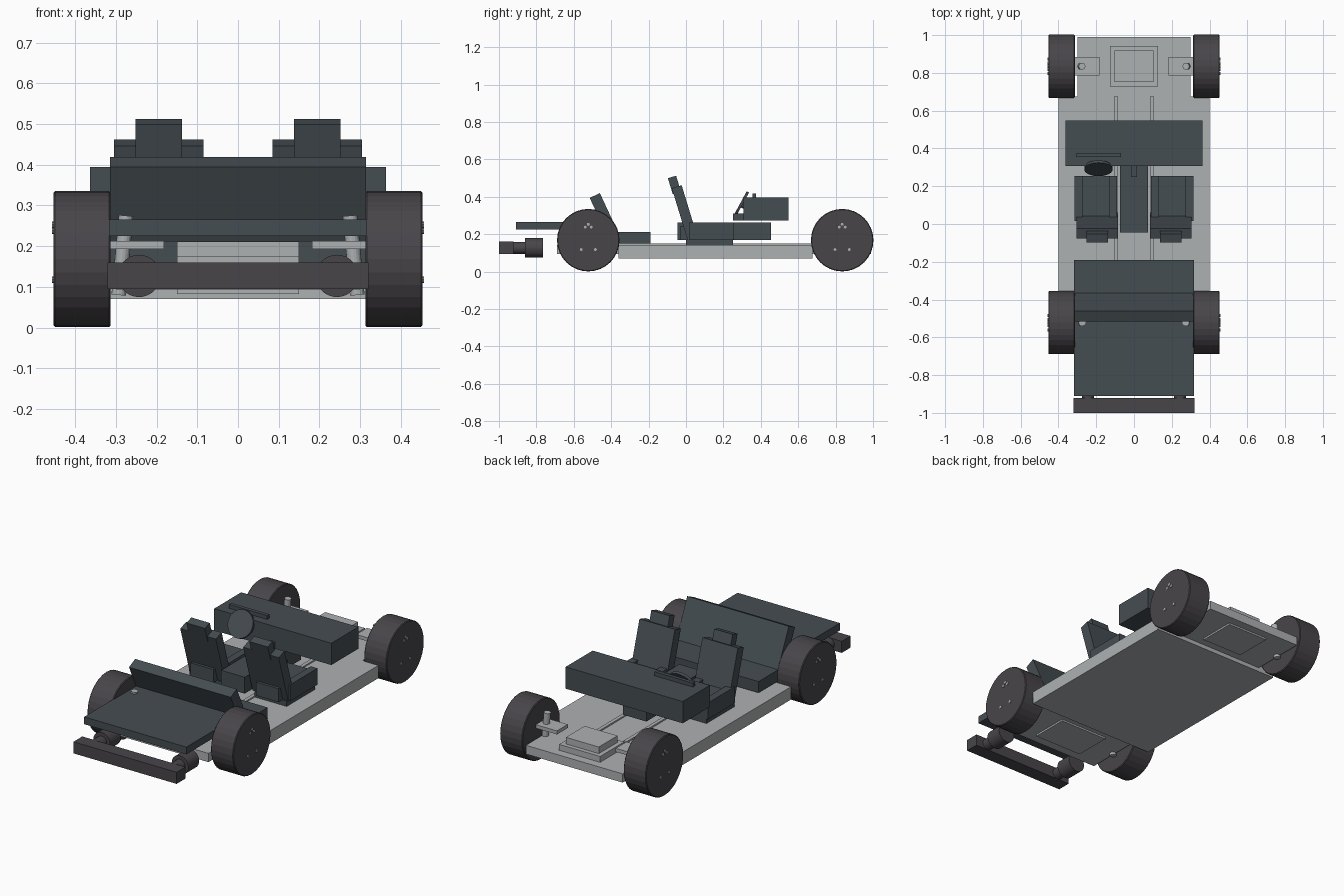
import bpy, math
from mathutils import Vector

if "Cube" in bpy.data.objects:
    bpy.data.objects.remove(bpy.data.objects["Cube"])

def box(name, x, y, z, tilt=0.0):
    """Box from (min, max) ranges, optionally tilted about its own x axis."""
    lo, hi = Vector((x[0], y[0], z[0])), Vector((x[1], y[1], z[1]))
    bpy.ops.mesh.primitive_cube_add(size=1, location=(lo + hi) / 2, rotation=(tilt, 0, 0))
    o = bpy.context.object
    o.name, o.scale = name, hi - lo
    bpy.ops.object.transform_apply(location=False, rotation=False, scale=True)
    paint(o)
    return o

def rod(name, a, b, r, sides=24):
    """Cylinder between two points."""
    a, b = Vector(a), Vector(b)
    d = b - a
    bpy.ops.mesh.primitive_cylinder_add(vertices=sides, radius=r, depth=d.length, location=(a + b) / 2)
    o = bpy.context.object
    o.name = name
    o.rotation_euler = d.to_track_quat('Z', 'Y').to_euler()
    paint(o)
    return o

def material(name, c):
    m = bpy.data.materials.new(name)
    m.diffuse_color = (*c, 1)
    m.use_nodes = True
    m.node_tree.nodes["Principled BSDF"].inputs["Base Color"].default_value = m.diffuse_color
    return m

metal = material("pale_metal", (0.42, 0.44, 0.45))
trim = material("dark_trim", (0.06, 0.075, 0.085))
rubber = material("rubber", (0.065, 0.06, 0.068))
current = metal

def paint(o):
    o.data.materials.append(current)

# Platform, end sections, drive units and floor rails
box("platform", (-.40, .40), (-.36, .675), (.07, .142))
for end, y0, y1, yc, w in (("front", -.69, -.36, -.5225, .15), ("rear", .675, .99, .835, .127)):
    box(end + "_end_section", (-.30, .30), (y0, y1), (.093, .142))
    box(end + "_drive_unit", (-w, w), (yc - .107, yc + .107), (.083, .175))
    box(end + "_drive_cover", (-w + .025, w - .025) if end == "rear" else (-w, w),
        (yc - .083, yc + .083), (.175, .212))
for s in (-1, 1):
    box("floor_rail", (s * .095 - .01, s * .095 + .01), (-.36, .675), (.14, .15))

# Suspension at each corner
for s in (-1, 1):
    for yc in (-.5225, .835):
        xs = sorted((s * .182, s * .32))
        box("suspension_arm", xs, (yc - .048, yc + .048), (.193, .213))
        rod("strut", (s * .293, yc, .08), (s * .275, yc, .275), .018, 16)

# Wheels with lug bolts
for s in (-1, 1):
    for yc in (-.5225, .835):
        current = rubber
        w = rod("wheel", (s * .313, yc, .168), (s * .453, yc, .168), .167, 32)
        b = w.modifiers.new("edge", 'BEVEL')
        b.width, b.segments, b.limit_method = .004, 1, 'ANGLE'
        b.angle_limit = math.radians(40)
        current = metal
        for dy, dz in ((-.038, -.05), (.038, -.05), (-.016, .07), (.016, .07), (0, .085)):
            rod("lug_bolt", (s * .44, yc + dy, .168 + dz), (s * .457, yc + dy, .168 + dz), .008, 8)

# Bumper with crash tubes
current = rubber
box("bumper", (-.32, .32), (-1, -.922), (.095, .16))
for s in (-1, 1):
    rod("crash_tube", (s * .243, -.86, .127), (s * .243, -.765, .127), .052, 32)
    rod("bumper_mount", (s * .243, -.925, .127), (s * .243, -.855, .127), .032)

# Luggage shelf and bench seat
current = trim
box("luggage_shelf", (-.317, .317), (-.91, -.42), (.225, .266))
box("bench_base", (-.317, .317), (-.45, -.19), (.15, .213))
box("bench_back", (-.315, .315), (-.467, -.407), (.178, .418), math.radians(25))

# Pair of single seats
for s in (-1, 1):
    c = s * .202
    box("seat_pedestal", (c - .1, c + .1), (0, .25), (.138, .172))
    box("seat_base", (c - .07, c + .07), (-.03, .255), (.17, .245))
    for t in (-1, 1):
        m = c + t * .091
        box("seat_bolster", (m - .021, m + .021), (.015, .255), (.17, .262))
    lean = math.radians(17)
    box("seat_back", (s * .195 - .11, s * .195 + .11), (-.035, .02), (.172, .46), lean)
    box("headrest", (s * .195 - .057, s * .195 + .057), (-.085, -.039), (.42, .508), lean)

# Centre console, dashboard and selector
box("console", (-.073, .073), (-.045, .455), (.17, .262))
box("selector", (-.015, .015), (.25, .31), (.273, .31))
box("dashboard", (-.363, .363), (.308, .547), (.273, .395))

# Steering wheel, column and stalk bar
hub = Vector((-.188, .295, .36))
axis = Vector((0, -.88, .475))
rod("steering_wheel", hub - axis * .007, hub + axis * .007, .075, 32)
rod("steering_column", hub, hub - axis * .08, .015, 12)
box("stalk_bar", (-.305, -.068), (.355, .375), (.39, .417))
